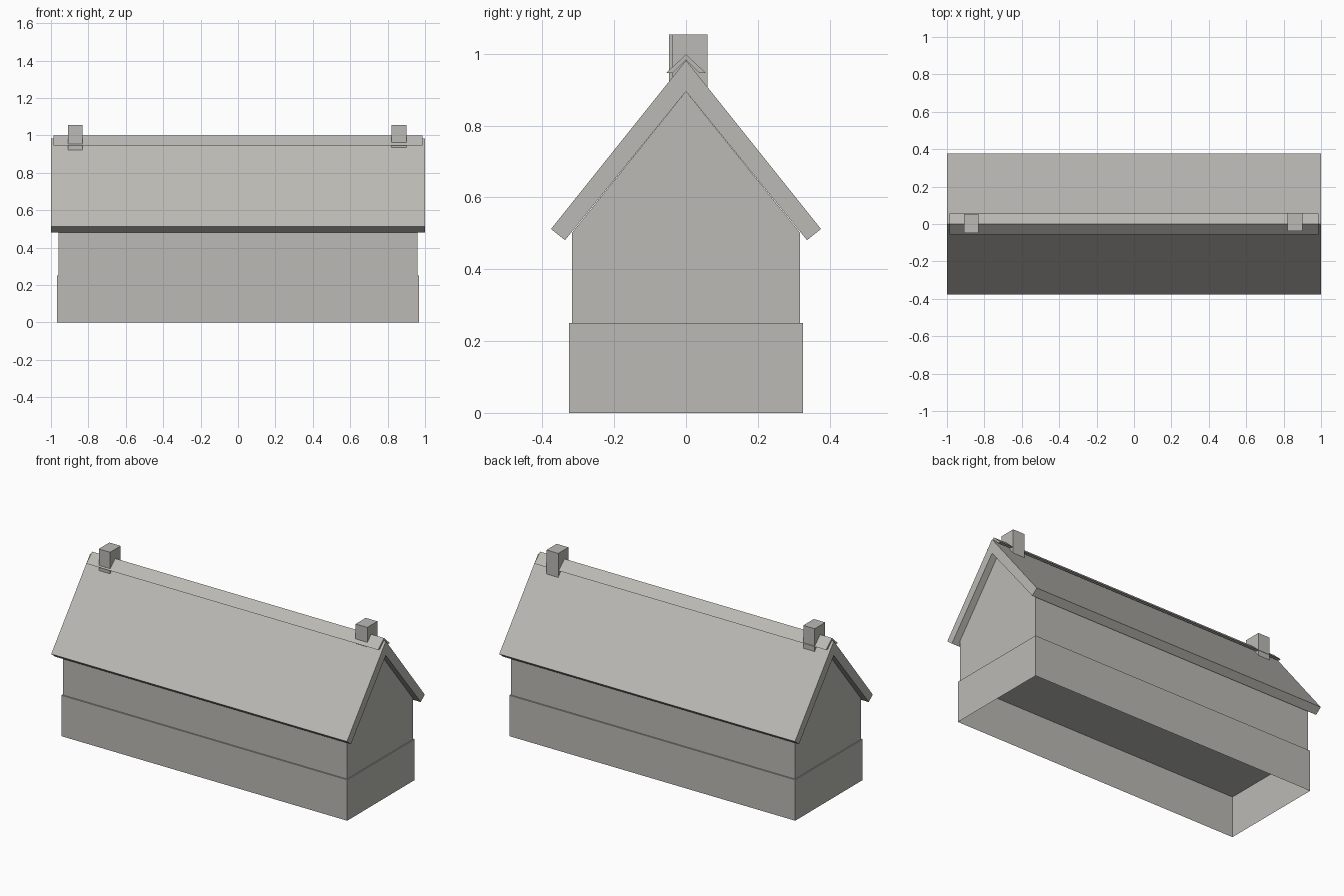
import bpy, bmesh

default = bpy.data.objects.get("Cube")
if default:
    bpy.data.objects.remove(default, do_unlink=True)

# Single warm grey colour
grey = bpy.data.materials.new("warm grey")
grey.use_nodes = True
colour = (0.50, 0.49, 0.46, 1)
grey.diffuse_color = colour
bsdf = next(n for n in grey.node_tree.nodes if n.type == 'BSDF_PRINCIPLED')
bsdf.inputs["Base Color"].default_value = colour


def extrude_x(name, profile, x0, x1, open_bottom=False):
    """Prism from a (y, z) profile, running along x."""
    bm = bmesh.new()
    face = bm.faces.new([bm.verts.new((x0, y, z)) for y, z in profile])
    res = bmesh.ops.extrude_face_region(bm, geom=[face])
    moved = [v for v in res["geom"] if isinstance(v, bmesh.types.BMVert)]
    bmesh.ops.translate(bm, verts=moved, vec=(x1 - x0, 0, 0))
    bmesh.ops.recalc_face_normals(bm, faces=bm.faces)
    if open_bottom:
        under = [f for f in bm.faces if f.normal.z < -0.9]
        bmesh.ops.delete(bm, geom=under, context='FACES')
    mesh = bpy.data.meshes.new(name)
    bm.to_mesh(mesh)
    bm.free()
    mesh.materials.append(grey)
    obj = bpy.data.objects.new(name, mesh)
    bpy.context.collection.objects.link(obj)
    return obj


def box(name, x, y, z, open_bottom=False):
    profile = [(y[0], z[0]), (y[1], z[0]), (y[1], z[1]), (y[0], z[1])]
    return extrude_x(name, profile, *x, open_bottom)


def mirrored(half):
    """Complete a half profile that starts and ends on the centre line."""
    return half + [(-y, z) for y, z in reversed(half) if y > 0]


def chevron(name, outer, inner, length):
    """Folded slab: outer and inner lines, each from apex to eave."""
    right = outer + inner[::-1]
    left = [(-y, z) for y, z in reversed(right) if y > 0]
    return extrude_x(name, right + left, -length, length)


# Hollow plinth, open underneath
box("plinth", (-0.967, 0.967), (-0.326, 0.326), (0, 0.25), open_bottom=True)

# Walls with gable ends
walls = [(0, 0.25), (0.318, 0.25), (0.318, 0.501), (0, 0.895)]
extrude_x("gabled_walls", mirrored(walls[1:3] + walls[3:]) , -0.96, 0.96)

# Roof slabs and ridge cap
chevron("roof", [(0, 0.982), (0.376, 0.512)], [(0, 0.895), (0.337, 0.481)], 1.0)
chevron("ridge_cap", [(0, 0.998), (0.056, 0.946)], [(0, 0.983), (0.038, 0.946)], 0.987)

# Chimneys straddling the ridge
box("right_chimney", (-0.908, -0.831), (-0.048, 0.054), (0.88, 1.054))
box("left_chimney", (0.822, 0.901), (-0.038, 0.060), (0.88, 1.054))
